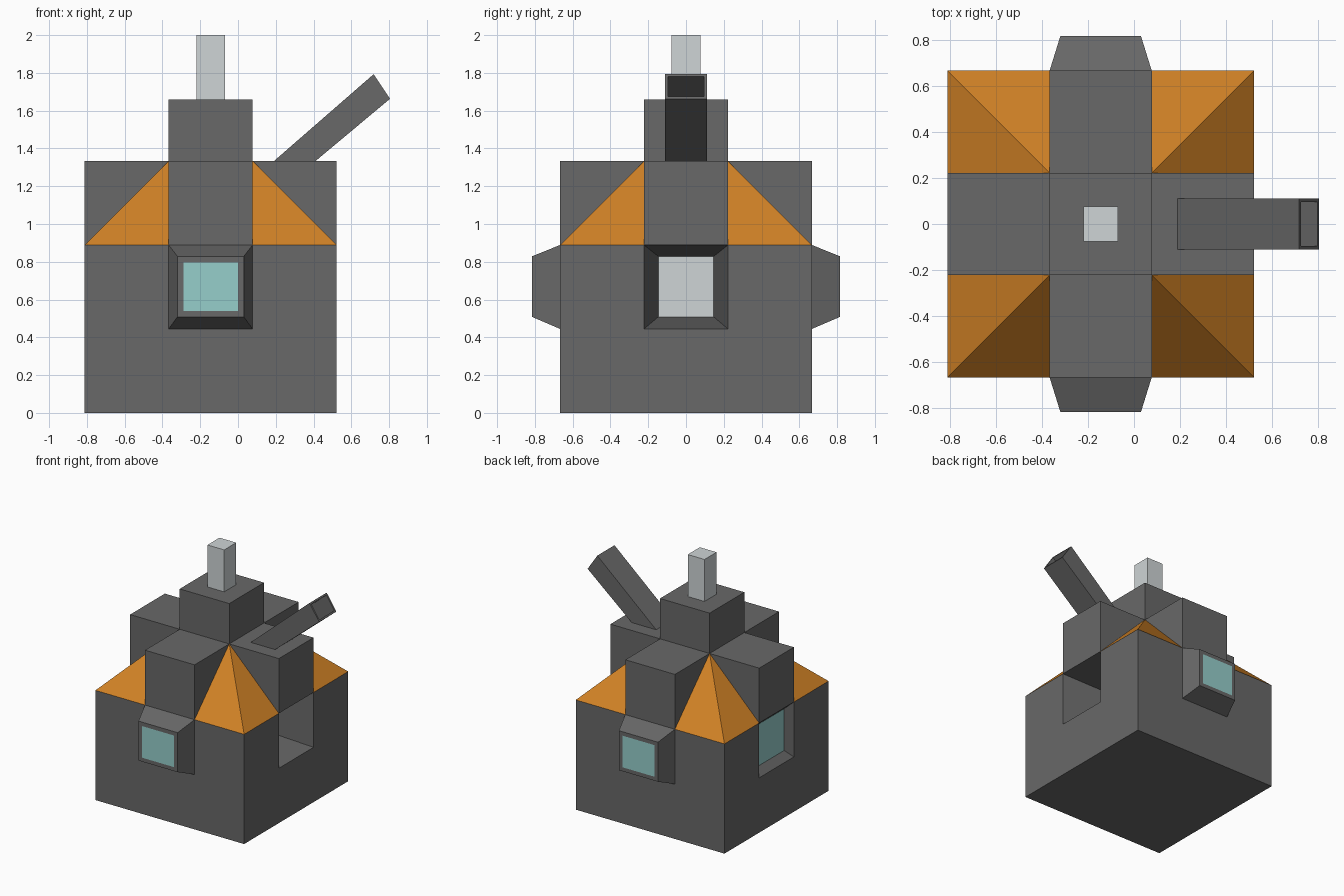
import bpy, bmesh
from mathutils import Vector

if "Cube" in bpy.data.objects:
    bpy.data.objects.remove(bpy.data.objects["Cube"])

U = 0.4444                 # building module: body is 3 x 3 x 3 modules
CX = -0.145                # body centre in x


def material(name, rgb):
    m = bpy.data.materials.new(name)
    m.diffuse_color = (*rgb, 1)
    m.use_nodes = True
    m.node_tree.nodes["Principled BSDF"].inputs["Base Color"].default_value = m.diffuse_color
    return m


GREY = material("dark_grey", (0.138, 0.138, 0.138))
ORANGE = material("roof_orange", (0.63, 0.22, 0.019))
GLASS = material("glass_teal", (0.305, 0.62, 0.60))
PALE = material("pale_grey", (0.62, 0.66, 0.67))


def finish(name, bm, *mats):
    bmesh.ops.remove_doubles(bm, verts=bm.verts, dist=1e-4)
    bmesh.ops.recalc_face_normals(bm, faces=bm.faces)
    me = bpy.data.meshes.new(name)
    bm.to_mesh(me)
    bm.free()
    for m in mats:
        me.materials.append(m)
    ob = bpy.data.objects.new(name, me)
    bpy.context.collection.objects.link(ob)
    return ob


def box(name, mat, x0, x1, y, z0, z1):
    bm = bmesh.new()
    bmesh.ops.create_cube(bm, size=1)
    for v in bm.verts:
        v.co = ((x0 + x1) / 2 + v.co.x * (x1 - x0), v.co.y * 2 * y,
                (z0 + z1) / 2 + v.co.z * (z1 - z0))
    return finish(name, bm, mat)


def face_at(bm, point):
    return min(bm.faces, key=lambda f: (f.calc_center_median() - Vector(point)).length)


def push(bm, face, offset, sh, sv):
    """Extrude one face along offset, tapering it sideways and vertically."""
    f = bmesh.ops.extrude_discrete_faces(bm, faces=[face])["faces"][0]
    c = f.calc_center_median()
    for v in f.verts:
        d = v.co - c
        v.co = c + Vector((d.x * sh, d.y * sh, d.z * sv)) + Vector(offset)
    return f


# Body: modules stacked as a block with a cross-shaped top storey
cells = {(i, j, k) for i in range(3) for j in range(3) for k in range(3)
         if k < 2 or i == 1 or j == 1}
bm = bmesh.new()
for cell in cells:
    for axis in range(3):
        for s in (0, 1):
            nb = list(cell)
            nb[axis] += 2 * s - 1
            if tuple(nb) in cells:
                continue
            a, b = (axis + 1) % 3, (axis + 2) % 3
            quad = []
            for da, db in ((0, 0), (1, 0), (1, 1), (0, 1)):
                p = list(cell)
                p[axis] += s
                p[a] += da
                p[b] += db
                quad.append(bm.verts.new((CX + (p[0] - 1.5) * U, (p[1] - 1.5) * U, p[2] * U)))
            bm.faces.new(quad)
bmesh.ops.remove_doubles(bm, verts=bm.verts, dist=1e-4)
bmesh.ops.recalc_face_normals(bm, faces=bm.faces)

# Window bays at front and back
for s in (-1, 1):
    cap = push(bm, face_at(bm, (CX, s * 1.5 * U, 1.5 * U)), (0, s * 0.15, 0.002), 0.79, 0.72)
    bmesh.ops.inset_individual(bm, faces=[cap], thickness=0.045)
    cap.material_index = 1
# Recessed window on the left
win = push(bm, face_at(bm, (CX - 1.5 * U, 0, 1.5 * U)), (0.055, 0, 0.002), 0.79, 0.76)
win.material_index = 1
# Deep tapered opening on the right, pale at its end
end = push(bm, face_at(bm, (CX + 1.5 * U, 0, 1.5 * U)), (-U, 0, 0.002), 0.66, 0.72)
end.material_index = 2
finish("body", bm, GREY, GLASS, PALE)

# Corner roofs: pyramids with the peak over the inner corner
for sx in (-1, 1):
    for sy in (-1, 1):
        bm = bmesh.new()
        base = [bm.verts.new((CX + sx * a * U, sy * b * U, 2 * U))
                for a, b in ((.5, .5), (1.5, .5), (1.5, 1.5), (.5, 1.5))]
        peak = bm.verts.new((CX + sx * .5 * U, sy * .5 * U, 3 * U))
        for n in (1, 2):   # only the two sloping sides show
            bm.faces.new((base[n], base[(n + 1) % 4], peak))
        side = "right" if sx > 0 else "left"
        finish(f"corner_roof_{'back' if sy > 0 else 'front'}_{side}", bm, ORANGE)
        # make the slopes face outwards
        me = bpy.context.collection.objects[-1].data
        if me.polygons[0].normal.z < 0:
            me.flip_normals()

# Tower and chimney
box("tower", GREY, CX - U / 2, CX + U / 2, U / 2, 3 * U, 1.66)
box("chimney", PALE, CX - 0.075, CX + 0.075, 0.077, 1.66, 2.0)

# Slanted pipe with a hollow end
bm = bmesh.new()
profile = [(0.19, 1.333), (0.41, 1.333), (0.805, 1.663), (0.718, 1.793)]
f = bm.faces.new([bm.verts.new((x, -0.11, z)) for x, z in profile])
ext = bmesh.ops.extrude_face_region(bm, geom=[f])["geom"]
bmesh.ops.translate(bm, vec=(0, 0.22, 0), verts=[g for g in ext if isinstance(g, bmesh.types.BMVert)])
bmesh.ops.recalc_face_normals(bm, faces=bm.faces)
mouth = face_at(bm, (0.76, 0, 1.728))
bmesh.ops.inset_individual(bm, faces=[mouth], thickness=0.02)
push(bm, mouth, (-0.27, 0, -0.23), 1, 1)
finish("slanted_pipe", bm, GREY)
